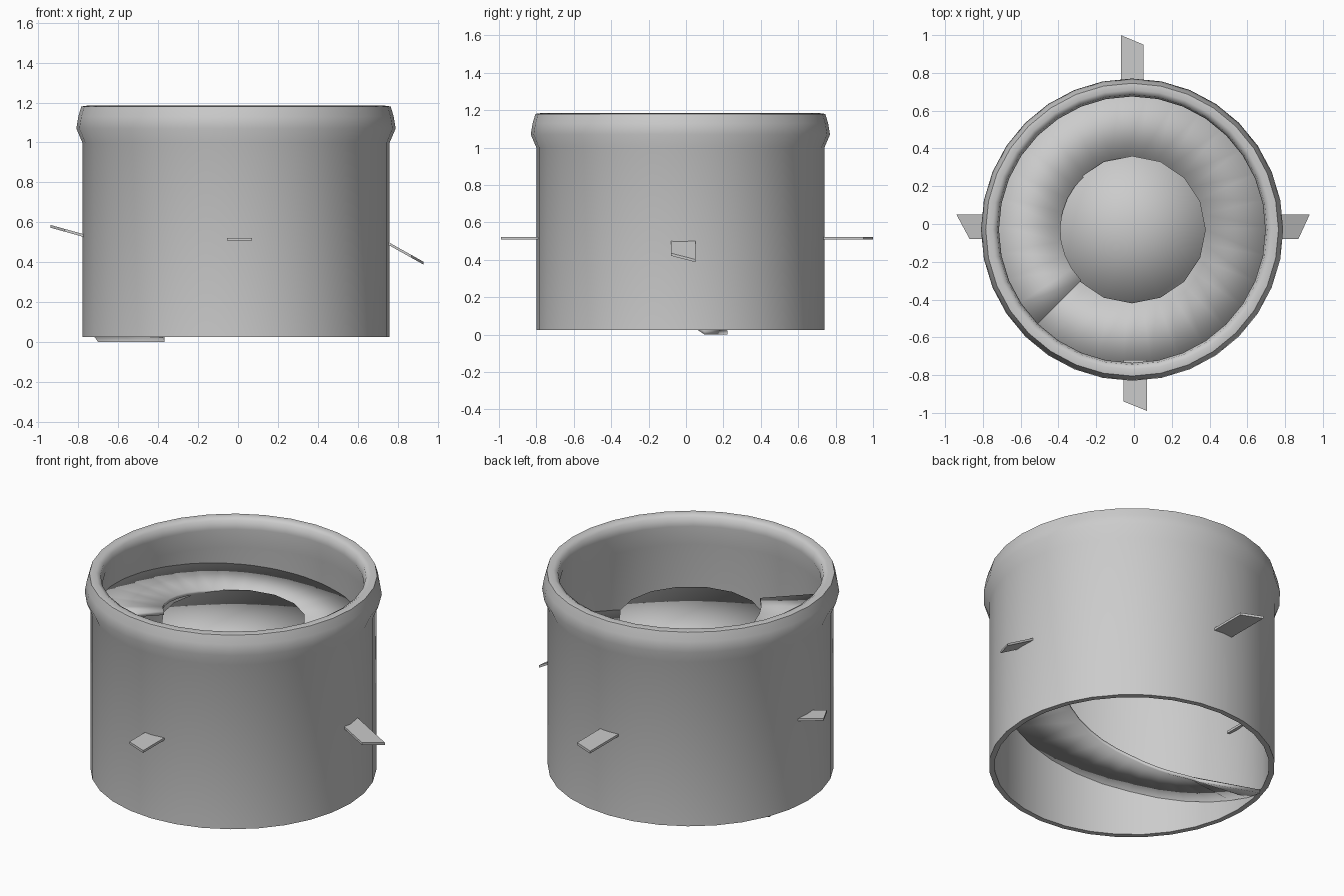
import bpy, bmesh, math
from mathutils import Vector

if "Cube" in bpy.data.objects:
    bpy.data.objects.remove(bpy.data.objects["Cube"])

CENTRE = Vector((-0.01, -0.03, 0))
SIDES = 32

grey = bpy.data.materials.new("plain_grey")
grey.use_nodes = True
grey.diffuse_color = (0.6, 0.6, 0.6, 1)
grey.node_tree.nodes["Principled BSDF"].inputs["Base Color"].default_value = (0.6, 0.6, 0.6, 1)


def make_object(name, bm, smooth=True):
    bmesh.ops.recalc_face_normals(bm, faces=bm.faces)
    mesh = bpy.data.meshes.new(name)
    bm.to_mesh(mesh)
    bm.free()
    mesh.materials.append(grey)
    for poly in mesh.polygons:
        poly.use_smooth = smooth
    obj = bpy.data.objects.new(name, mesh)
    bpy.context.collection.objects.link(obj)
    return obj


def polar(radius, angle, z):
    return CENTRE + Vector((radius * math.cos(angle), radius * math.sin(angle), z))


# Hollow barrel with a flared rim, turned from a closed wall profile
profile = [(0.77, 0.025), (0.77, 1.0), (0.80, 1.07), (0.79, 1.13), (0.775, 1.18),
           (0.74, 1.185), (0.715, 1.17), (0.705, 1.12), (0.735, 1.0), (0.74, 0.025)]
bm = bmesh.new()
rings = [[bm.verts.new(polar(r, math.tau * i / SIDES, z)) for r, z in profile]
         for i in range(SIDES)]
for i, ring in enumerate(rings):
    after = rings[(i + 1) % SIDES]
    for j in range(len(profile)):
        k = (j + 1) % len(profile)
        bm.faces.new((ring[j], after[j], after[k], ring[k]))
barrel = make_object("barrel", bm)
bpy.ops.object.select_all(action='DESELECT')
barrel.select_set(True)
bpy.context.view_layer.objects.active = barrel
bpy.ops.object.shade_smooth_by_angle(angle=math.radians(50))

# Spiral ramp that climbs the inside and levels off near the top
heights = [(160, 0.01), (183, 0.11), (231, 0.30), (286, 0.48), (330, 0.63),
           (373, 0.75), (430, 0.84), (495, 0.90), (585, 0.98)]


def ramp_height(degrees):
    for (a, low), (b, high) in zip(heights, heights[1:]):
        if degrees <= b:
            return low + (high - low) * (degrees - a) / (b - a)
    return heights[-1][1]


bm = bmesh.new()
steps = 36
rows = []
for i in range(steps + 1):
    degrees = 160 + 425 * i / steps
    z = ramp_height(degrees)
    rows.append([bm.verts.new(polar(r, math.radians(degrees), z + dz))
                 for r, dz in ((0.38, -0.01), (0.735, -0.01), (0.735, 0.012), (0.38, 0.012))])
for a, b in zip(rows, rows[1:]):
    for j in range(4):
        k = (j + 1) % 4
        bm.faces.new((a[j], b[j], b[k], a[k]))
bm.faces.new(rows[0])
bm.faces.new(rows[-1])
make_object("spiral_ramp", bm)

# Round plate in the middle of the spiral
bm = bmesh.new()
bmesh.ops.create_cone(bm, cap_ends=True, cap_tris=True, segments=16,
                      radius1=0.39, radius2=0.39, depth=0.1)
bmesh.ops.translate(bm, verts=bm.verts, vec=CENTRE + Vector((0, 0, 0.86)))
make_object("centre_plate", bm)


# Thin slanted fins through the wall: angle, root reach, root and tip heights
def fin(name, degrees, root, z_root, z_tip, tips, side_a, side_b):
    turn = math.radians(degrees)
    out = Vector((math.cos(turn), math.sin(turn), 0))
    across = Vector((-out.y, out.x, 0))
    slope = (z_tip - z_root) / (max(tips) - 0.76)
    bm = bmesh.new()
    layers = []
    for dz in (-0.007, 0.007):
        layers.append([bm.verts.new(out * r + across * s + Vector((0, 0, z_root + slope * (r - 0.76) + dz)))
                       for r, s in ((root, side_a), (tips[0], side_a), (tips[1], side_b), (root, side_b))])
    bm.faces.new(layers[0])
    bm.faces.new(layers[1])
    for j in range(4):
        k = (j + 1) % 4
        bm.faces.new((layers[0][j], layers[0][k], layers[1][k], layers[1][j]))
    make_object(name, bm, smooth=False)


fin("front_fin", 270, 0.72, 0.515, 0.515, (0.94, 0.99), -0.055, 0.07)
fin("back_fin", 90, 0.69, 0.515, 0.515, (0.95, 1.0), -0.05, 0.07)
fin("left_fin", 0, 0.5, 0.49, 0.395, (0.87, 0.93), -0.08, 0.05)
fin("right_fin", 180, 0.72, 0.53, 0.58, (0.94, 0.87), -0.05, 0.08)
